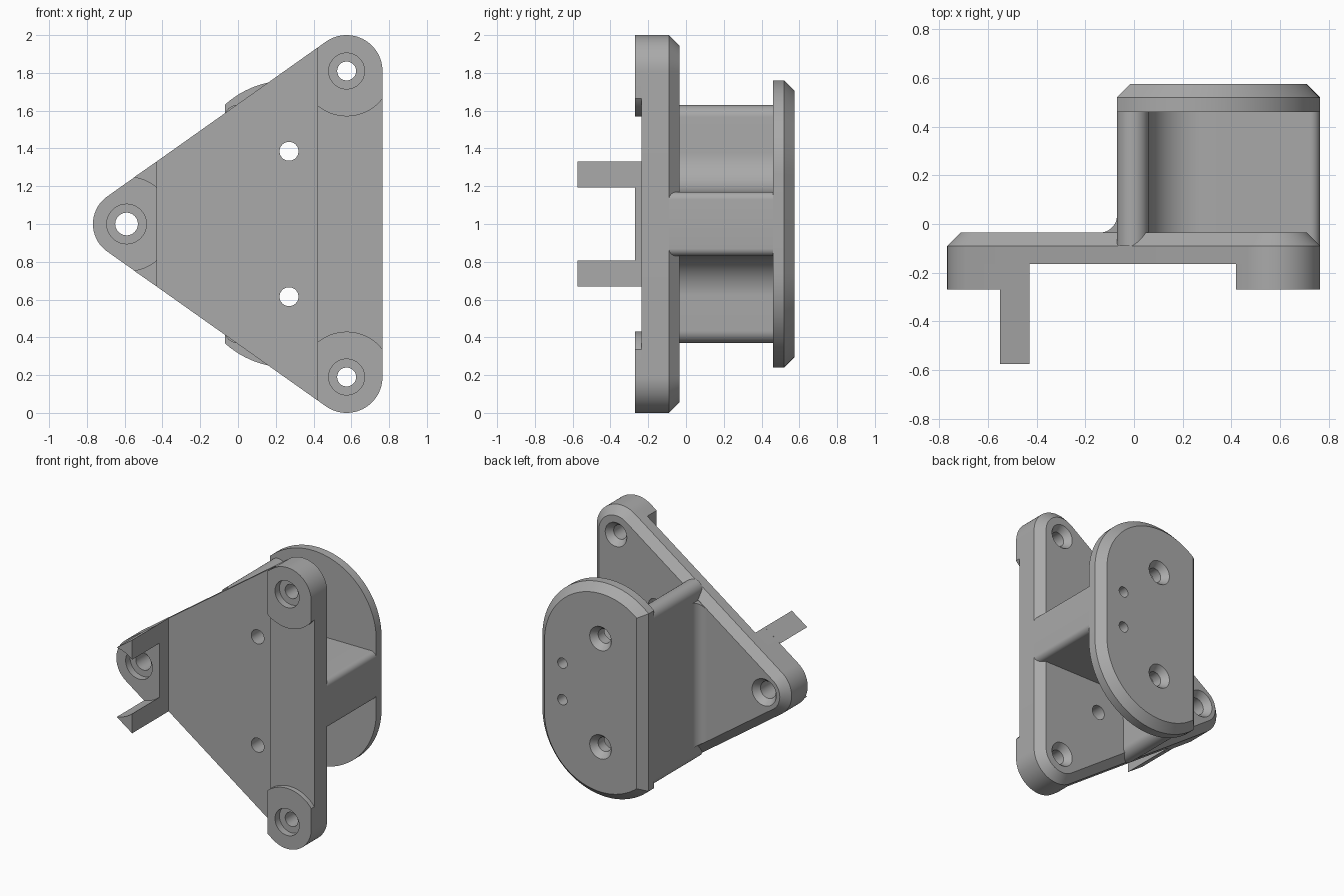
import bpy, bmesh
from math import cos, sin, radians, acos, degrees

if "Cube" in bpy.data.objects:
    bpy.data.objects.remove(bpy.data.objects["Cube"])

grey = bpy.data.materials.new("plain_grey")
grey.use_nodes = True
COLOUR = (0.40, 0.40, 0.40, 1)
grey.diffuse_color = COLOUR
grey.node_tree.nodes["Principled BSDF"].inputs["Base Color"].default_value = COLOUR


def arc(cx, cz, r, a0, a1, n=24):
    """Points on an arc, angles in degrees."""
    steps = [radians(a0 + (a1 - a0) * i / n) for i in range(n + 1)]
    return [(cx + r * cos(a), cz + r * sin(a)) for a in steps]


def flip(pts):
    """Mirror an outline about mid height, keeping it ready to join."""
    return [(x, 2 - z) for x, z in reversed(pts)]


def skin(bm, rings):
    """Walls through rings of equal point count; returns the vertex rings."""
    vs = [[bm.verts.new(p) for p in ring] for ring in rings]
    n = len(vs[0])
    for a, b in zip(vs, vs[1:]):
        for i in range(n):
            j = (i + 1) % n
            bm.faces.new((a[i], a[j], b[j], b[i]))
    return vs


def finish(name, bm):
    """Turn the bmesh into an object, smooth with sharp corners."""
    bmesh.ops.recalc_face_normals(bm, faces=bm.faces[:])
    me = bpy.data.meshes.new(name)
    bm.to_mesh(me)
    bm.free()
    me.materials.append(grey)
    me.shade_smooth()
    me.set_sharp_from_angle(angle=radians(30))
    bpy.context.collection.objects.link(bpy.data.objects.new(name, me))


def solid(name, sections, holes=()):
    """Body from (y, outline) sections; holes are (x, z, [(y, radius), ...])."""
    bm = bmesh.new()
    walls = [skin(bm, [[(x, y, z) for x, z in pts] for y, pts in sections])]
    for cx, cz, steps in holes:
        walls.append(skin(bm, [[(x, y, z) for x, z in arc(cx, cz, r, 0, 352.5, 47)]
                               for y, r in steps]))
    # Flat caps, left open where the holes pass
    for end in (0, -1):
        rim = [bm.edges.get((w[end][i - 1], w[end][i]))
               for w in walls for i in range(len(w[end]))]
        bmesh.ops.triangle_fill(bm, edges=rim, use_beauty=False,
                                use_dissolve=False, normal=(0, 1, 0))
    finish(name, bm)


# Key positions
RX, RZ, RR = 0.575, 1.81, 0.19      # upper left corner
LX, LR = -0.59, 0.178               # right corner
TILT = 124.8                        # normal angle of the sloping edge
BEVEL = 0.055
PAD = 0.24                          # radius of the pad edges
IN, OUT = -0.43, 0.42               # sides of the middle pocket
HOLE_X, HOLE_Z = 0.27, 1.385        # screw access holes
CORNERS = ((RX, RZ, 0.05), (RX, 2 - RZ, 0.05), (LX, 1, 0.06))
CBORE = 0.045                       # extra radius of the counterbores


def triangle(s):
    top = arc(RX, RZ, RR - s, 0, TILT)
    nose = arc(LX, 1, LR - s, TILT, 360 - TILT)
    return top + nose + flip(top)


def slope(x):
    """Point on the upper sloping edge."""
    (x0, z0), (x1, z1) = arc(RX, RZ, RR, 0, TILT)[-1], arc(LX, 1, LR, TILT, 180)[0]
    return (x, z0 + (z1 - z0) * (x - x0) / (x1 - x0))


# Triangular base plate with chamfered back edge and countersunk corner holes
base_holes = [(x, z, [(-0.165, r), (-0.08, r), (-0.035, r + 0.035)])
              for x, z, r in CORNERS]
base_holes += [(HOLE_X, z, [(-0.165, 0.05), (-0.035, 0.05)])
               for z in (HOLE_Z, 2 - HOLE_Z)]
solid("base_plate", [(-0.165, triangle(0)), (-0.09, triangle(0)),
                     (-0.035, triangle(BEVEL))], base_holes)


def counterbore(corner, front):
    x, z, r = corner
    w = r + CBORE
    return (x, z, [(front, w), (-0.22, w), (-0.22, r), (-0.165, r)])


# Raised strip along the left side
crown = arc(RX, RZ, RR, 0, TILT) + [slope(OUT)]
strip = crown + flip(crown)
solid("side_strip", [(-0.235, strip), (-0.165, strip)],
      [counterbore(c, -0.235) for c in CORNERS[:2]])

# Upper and lower corner pads on the strip
pad = crown + arc(RX, RZ, PAD, 180 + degrees(acos((RX - OUT) / PAD)),
                  360 - degrees(acos(RR / PAD)))
for name, outline, (x, z, r) in (("upper_pad", pad, CORNERS[0]),
                                 ("lower_pad", flip(pad), CORNERS[1])):
    solid(name, [(-0.27, outline), (-0.235, outline)],
          [(x, z, [(-0.27, r + CBORE), (-0.235, r + CBORE)])])

# Right corner pad
tip = [slope(IN)] + arc(LX, 1, LR, TILT, 360 - TILT) + flip([slope(IN)])
solid("right_pad", [(-0.27, tip), (-0.165, tip)], [counterbore(CORNERS[2], -0.27)])

# Two prongs standing on the right pad
prong = arc(LX, 1, 0.25, 50.2, 81) + [slope(IN)]
for name, outline in (("upper_prong", prong), ("lower_prong", flip(prong))):
    solid(name, [(-0.575, outline), (-0.27, outline)])


# Rounded back plate with one flat side
def shield(s):
    r, flat = 0.5 - s, -0.07 + s
    top = arc(0.265, 1.26, r, 0, degrees(acos((flat - 0.265) / r)), 36)
    return top + flip(top)


back_holes = [(HOLE_X, z, [(0.46, 0.05), (0.53, 0.05), (0.575, 0.085)])
              for z in (HOLE_Z, 2 - HOLE_Z)]
back_holes += [(0.57, z, [(0.46, 0.037), (0.575, 0.037)]) for z in (1.13, 0.87)]
solid("back_plate", [(0.46, shield(0)), (0.52, shield(0)),
                     (0.575, shield(BEVEL))], back_holes)

# T-shaped web joining the plates
half = (arc(0.725, 1.13, 0.04, 0, 90, 8) + arc(HOLE_X, 1.38, 0.21, 270, 180)
        + arc(-0.005, 1.565, 0.065, 0, 180))
web = half + flip(half)
solid("web", [(-0.09, web), (0.46, web)])

# Concave fillet at the foot of the web
profile = arc(-0.14, 0.035, 0.07, 0, -90, 16) + [(-0.14, -0.04), (-0.07, -0.04)]
bm = bmesh.new()
for ring in skin(bm, [[(x, y, 1 + s * (0.515 + 0.695 * (x + 0.07)))
                       for x, y in profile] for s in (-1, 1)]):
    bm.faces.new(ring)
finish("web_fillet", bm)
